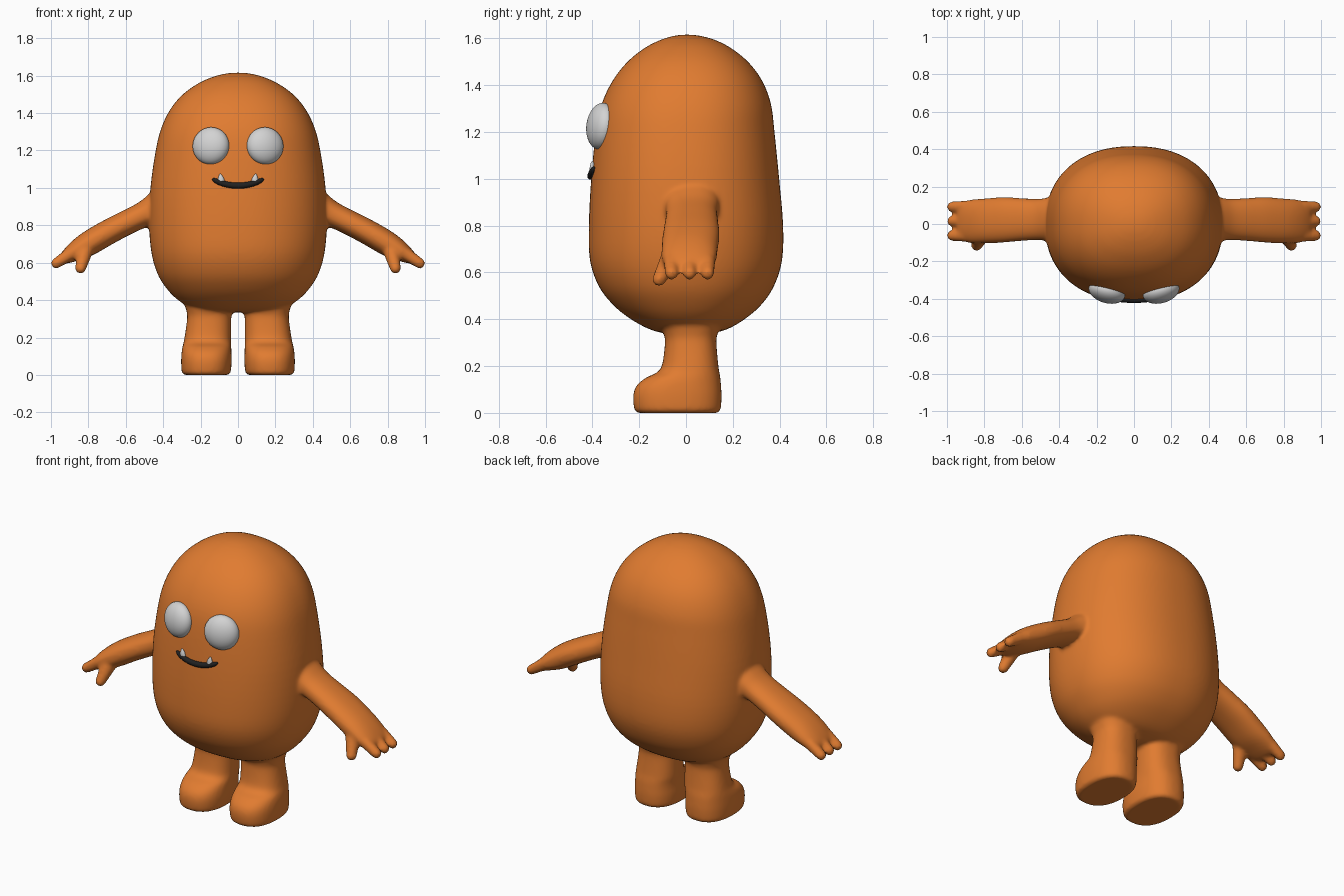
import bpy, bmesh, math
from mathutils import Vector, Matrix

cube = bpy.data.objects.get("Cube")
if cube:
    bpy.data.objects.remove(cube, do_unlink=True)

X, Y, Z = Vector((1, 0, 0)), Vector((0, 1, 0)), Vector((0, 0, 1))


def material(name, rgb):
    m = bpy.data.materials.new(name)
    m.use_nodes = True
    m.diffuse_color = (*rgb, 1)
    m.node_tree.nodes["Principled BSDF"].inputs["Base Color"].default_value = (*rgb, 1)
    return m


orange = material("orange skin", (0.75, 0.2, 0.03))
white = material("eye white", (0.65, 0.65, 0.65))
black = material("mouth black", (0.015, 0.015, 0.015))


def spline(rows, steps):
    """Smoothly interpolate rows of numbers."""
    out = []
    for i in range(len(rows) - 1):
        a, b, c, d = (rows[max(0, min(len(rows) - 1, i + k))] for k in (-1, 0, 1, 2))
        for s in range(steps):
            t = s / steps
            out.append([q + t / 2 * (r - p + t * (2 * p - 5 * q + 4 * r - w
                        + t * (3 * q - p - 3 * r + w)))
                        for p, q, r, w in zip(a, b, c, d)])
    return out + [list(rows[-1])]


def loft(bm, rows, u, v, power=2.0, side=1, steps=4, sides=48):
    """Skin superellipse rings; each row is centre x, y, z and two half sizes."""
    rings = []
    for x, y, z, hu, hv in spline(rows, steps):
        ring = []
        for k in range(sides):
            a = math.tau * k / sides
            c, s = math.cos(a), math.sin(a)
            p = Vector((x, y, z))
            p += u * hu * math.copysign(abs(c) ** (2 / power), c)
            p += v * hv * math.copysign(abs(s) ** (2 / power), s)
            p.x *= side
            ring.append(bm.verts.new(p))
        rings.append(ring)
    faces = [bm.faces.new(rings[0]), bm.faces.new(rings[-1])]
    for lo, hi in zip(rings, rings[1:]):
        for k in range(sides):
            n = (k + 1) % sides
            faces.append(bm.faces.new((lo[k], lo[n], hi[n], hi[k])))
    bmesh.ops.recalc_face_normals(bm, faces=faces)


def finger(bm, start, end, r0, r1, side):
    """A rounded finger as a dense chain of balls, fused later."""
    for i in range(9):
        p = Vector(start).lerp(Vector(end), i / 8)
        p.x *= side
        bmesh.ops.create_icosphere(bm, subdivisions=3, radius=r0 + (r1 - r0) * i / 8,
                                   matrix=Matrix.Translation(p))


def finish(bm, name, mat):
    me = bpy.data.meshes.new(name)
    bm.to_mesh(me)
    bm.free()
    me.materials.append(mat)
    me.shade_smooth()
    ob = bpy.data.objects.new(name, me)
    bpy.context.collection.objects.link(ob)
    return ob


# Torso: height, half width, front y, back y
torso = [(0.335, 0.14, -0.07, 0.08), (0.355, 0.24, -0.15, 0.17), (0.40, 0.32, -0.235, 0.25),
         (0.46, 0.38, -0.31, 0.32), (0.54, 0.43, -0.372, 0.375), (0.65, 0.462, -0.41, 0.41),
         (0.8, 0.475, -0.415, 0.415), (1.0, 0.468, -0.405, 0.398), (1.2, 0.44, -0.385, 0.378),
         (1.32, 0.41, -0.36, 0.363), (1.42, 0.362, -0.313, 0.325), (1.5, 0.295, -0.25, 0.265),
         (1.56, 0.21, -0.175, 0.19), (1.595, 0.13, -0.105, 0.12), (1.612, 0.06, -0.045, 0.055),
         (1.616, 0.01, -0.005, 0.012)]
skin = bmesh.new()
loft(skin, [(0, (f + b) / 2, z, w, (b - f) / 2) for z, w, f, b in torso], X, Y, 2.25, sides=96)

# Leg and foot: height, inner x, outer x, front y, back y
leg = [(0.0, 0.055, 0.285, -0.205, 0.135), (0.012, 0.04, 0.3, -0.22, 0.148),
       (0.07, 0.034, 0.304, -0.226, 0.152), (0.115, 0.035, 0.302, -0.212, 0.15),
       (0.15, 0.036, 0.297, -0.172, 0.147), (0.172, 0.036, 0.291, -0.125, 0.143),
       (0.205, 0.036, 0.285, -0.102, 0.138), (0.3, 0.036, 0.272, -0.09, 0.13),
       (0.34, 0.033, 0.275, -0.096, 0.135), (0.42, 0.02, 0.3, -0.12, 0.16)]
# Arm and palm: centre x, y, z, half width, half thickness
arm = [(0.38, 0.025, 0.91, 0.13, 0.11), (0.45, 0.025, 0.88, 0.118, 0.085),
       (0.51, 0.024, 0.855, 0.11, 0.069), (0.6, 0.024, 0.812, 0.114, 0.066),
       (0.7, 0.022, 0.76, 0.121, 0.067), (0.8, 0.016, 0.702, 0.12, 0.066),
       (0.87, 0.014, 0.662, 0.116, 0.053), (0.92, 0.014, 0.63, 0.105, 0.036),
       (0.94, 0.014, 0.617, 0.09, 0.02)]
across = Vector((0.47, 0, 0.88))
for side in (1, -1):
    loft(skin, [((i + o) / 2, (f + b) / 2, z, (o - i) / 2, (b - f) / 2)
                for z, i, o, f, b in leg], X, Y, 2.4, side)
    loft(skin, arm, Y, across, 2.3, side)
    for y in (0.092, 0.015, -0.062):
        finger(skin, (0.9, y, 0.645), (0.972, y, 0.597), 0.034, 0.029, side)
    finger(skin, (0.82, -0.07, 0.655), (0.842, -0.115, 0.57), 0.042, 0.03, side)

# Fuse limbs and torso into one soft skin
body = finish(skin, "body", orange)
fuse = body.modifiers.new("fuse", "REMESH")
fuse.mode = "VOXEL"
fuse.voxel_size = 0.01
fuse.use_smooth_shade = True
soften = body.modifiers.new("soften", "SMOOTH")
soften.factor = 0.5
soften.iterations = 8

for side, label in ((1, "left"), (-1, "right")):
    # Flattened eye turned to follow the face
    bm = bmesh.new()
    turn = Matrix.Rotation(side * math.radians(16), 4, "Z") @ Matrix.Rotation(math.radians(-7), 4, "X")
    place = Matrix.Translation((side * 0.145, -0.362, 1.225)) @ turn
    bmesh.ops.create_uvsphere(bm, u_segments=40, v_segments=24, radius=0.1,
                              matrix=place @ Matrix.Diagonal((1, 0.6, 1, 1)))
    finish(bm, label + "_eye", white)

    # Small pointed tooth
    bm = bmesh.new()
    loft(bm, [(0.09, -0.4, 1.025, 0.02, 0.012), (0.091, -0.4, 1.05, 0.016, 0.011),
              (0.094, -0.4, 1.07, 0.007, 0.006), (0.095, -0.4, 1.076, 0.001, 0.001)],
         X, Y, side=side, sides=16)
    finish(bm, label + "_tooth", white)

# Smiling mouth, a tube with rounded ends
bm = bmesh.new()
smile = []
for i in range(25):
    t = -math.cos(math.pi * i / 24)
    r = 0.001 + 0.015 * (1 - t ** 8) ** 0.5 if abs(t) < 1 else 0.001
    smile.append((0.138 * t, -0.406 + 0.014 * t * t, 1.012 + 0.034 * t * t, r, r))
loft(bm, smile, Y, Z, steps=2, sides=16)
finish(bm, "mouth", black)
